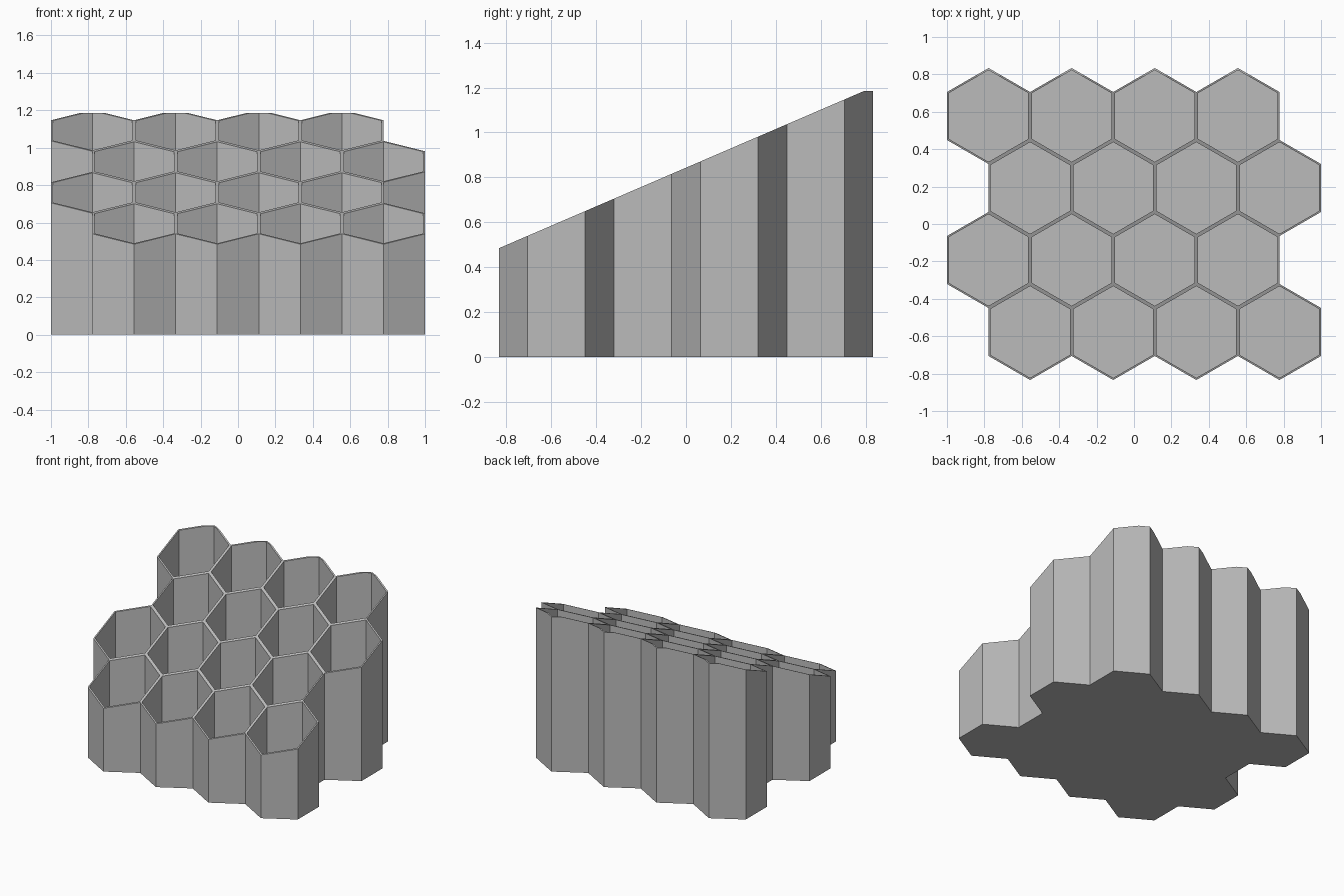
import bpy, bmesh, math

if "Cube" in bpy.data.objects:
    bpy.data.objects.remove(bpy.data.objects["Cube"])

PITCH = 2 / 4.5                 # distance between cell centres
R = PITCH / math.sqrt(3)        # cell corner radius
ROW = PITCH * math.sqrt(3) / 2  # distance between rows
WALL = 0.010                    # half of a shared wall
FLOOR = 0.02
CAP = 1.185                     # flat top at the very back
Y0, Z0, SLOPE = -(1.5 * ROW + R), 0.484, 0.4305
R_IN = R - WALL * 2 / math.sqrt(3)

bm = bmesh.new()
shared = {}


def corner(x, y, z):
    """Corner shared by neighbouring cells."""
    key = (round(x, 3), round(y, 3), round(z, 3))
    if key not in shared:
        shared[key] = bm.verts.new((x, y, z))
    return shared[key]


def ring(cx, cy, r, z):
    return [corner(cx + r * math.cos(a), cy + r * math.sin(a), z)
            for a in (math.radians(30 + 60 * i) for i in range(6))]


# Cells: base, floor, inner walls and rim
rim, edge_use = [], {}
for row in range(4):
    for col in range(4):
        cx = (col - 1.5) * PITCH + (PITCH / 4 if row % 2 == 0 else -PITCH / 4)
        cy = (row - 1.5) * ROW
        base, top = ring(cx, cy, R, 0), ring(cx, cy, R, CAP)
        floor, lip = ring(cx, cy, R_IN, FLOOR), ring(cx, cy, R_IN, CAP)
        bm.faces.new(base[::-1])
        bm.faces.new(floor)
        for i in range(6):
            j = (i + 1) % 6
            bm.faces.new((floor[j], floor[i], lip[i], lip[j]))
            rim.append(bm.faces.new((top[i], top[j], lip[j], lip[i])))
            edge_use.setdefault(frozenset((base[i], base[j])), []).append(
                (base[i], base[j], top[j], top[i]))

# Outer walls, only where a cell has no neighbour
for quads in edge_use.values():
    if len(quads) == 1:
        bm.faces.new(quads[0])

# Crease where the sloped rim meets the flat back tips
geom = set(rim)
for f in rim:
    geom.update(f.edges)
    geom.update(f.verts)
crease_y = Y0 + (CAP - Z0) / SLOPE
bmesh.ops.bisect_plane(bm, geom=list(geom), plane_co=(0, crease_y, 0),
                       plane_no=(0, 1, 0), dist=1e-5)

# Slanted top
for v in bm.verts:
    if v.co.z > CAP - 0.01:
        v.co.z = min(CAP, Z0 + SLOPE * (v.co.y - Y0))
bm.normal_update()

mesh = bpy.data.meshes.new("honeycomb_holder")
bm.to_mesh(mesh)
bm.free()
grey = bpy.data.materials.new("light_grey")
grey.diffuse_color = (0.5, 0.5, 0.5, 1)
grey.use_nodes = True
grey.node_tree.nodes["Principled BSDF"].inputs["Base Color"].default_value = grey.diffuse_color
mesh.materials.append(grey)
holder = bpy.data.objects.new("honeycomb_holder", mesh)
bpy.context.collection.objects.link(holder)
